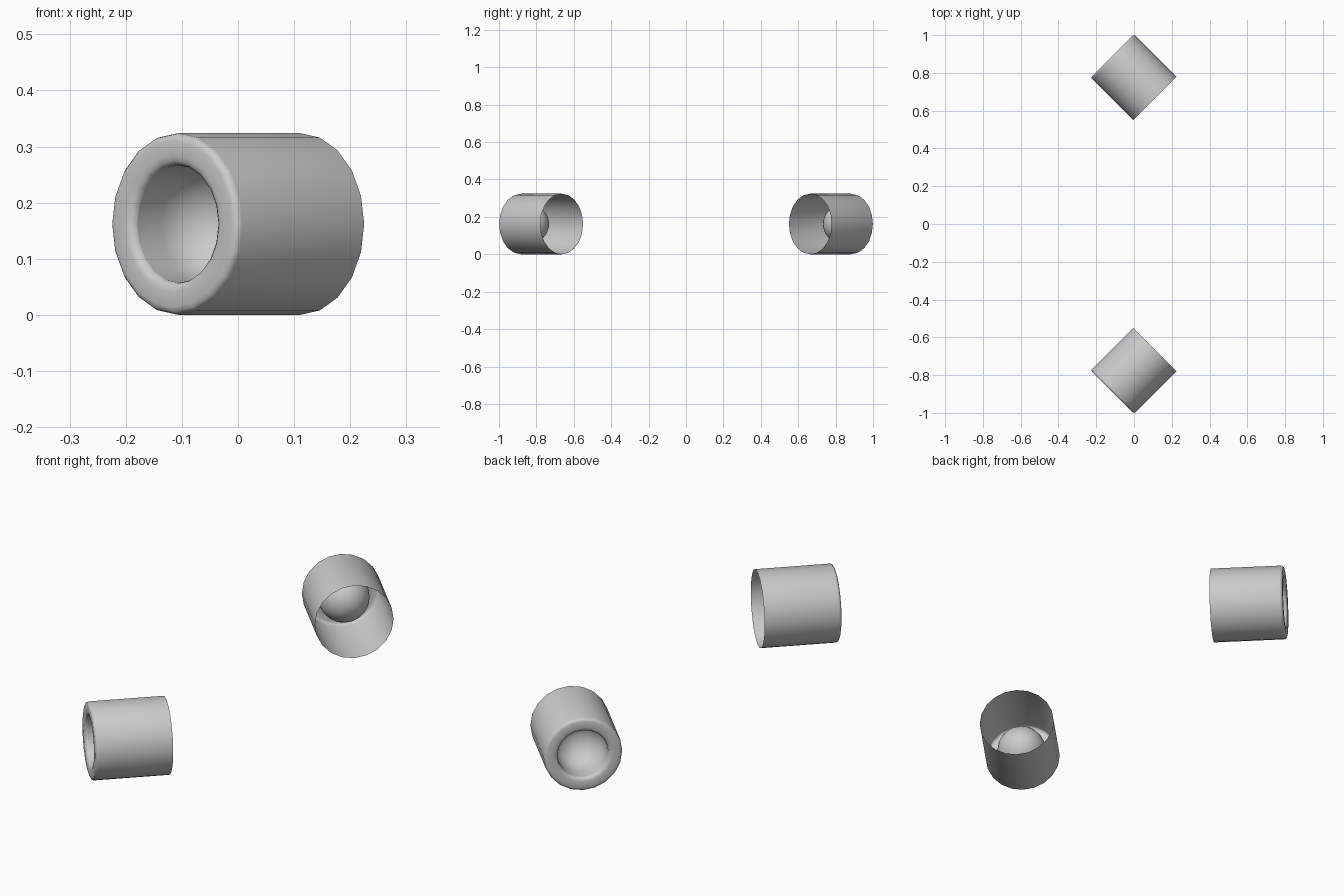
import bpy, bmesh, math
from mathutils import Vector

if "Cube" in bpy.data.objects:
    bpy.data.objects.remove(bpy.data.objects["Cube"])

SIDES = 20
UP = Vector((0, 0, 1))
CENTRE_Y, RADIUS = 0.775, 0.162


def lathe(name, profile, centre, axis, angle):
    """Revolve (radius, position along axis) points around a horizontal axis."""
    side = UP.cross(axis)
    bm = bmesh.new()
    rings = []
    for r, a in profile:
        base = centre + axis * a
        if r == 0:
            rings.append([bm.verts.new(base)] * SIDES)
            continue
        ring = []
        for i in range(SIDES):
            t = 2 * math.pi * i / SIDES
            ring.append(bm.verts.new(base + r * (math.cos(t) * side + math.sin(t) * UP)))
        rings.append(ring)
    for lo, hi in zip(rings, rings[1:]):
        for i in range(SIDES):
            j = (i + 1) % SIDES
            quad = [lo[i], lo[j], hi[j], hi[i]]
            bm.faces.new(list(dict.fromkeys(quad)))
    mesh = bpy.data.meshes.new(name)
    bm.to_mesh(mesh)
    bm.free()
    ob = bpy.data.objects.new(name, mesh)
    bpy.context.collection.objects.link(ob)
    bpy.ops.object.select_all(action='DESELECT')
    ob.select_set(True)
    bpy.context.view_layer.objects.active = ob
    bpy.ops.object.shade_smooth_by_angle(angle=math.radians(angle))
    return ob


# Housing: open tube with a rounded rim that curls into the mouth
housing = [(RADIUS, -0.156), (RADIUS, 0.150), (0.1605, 0.156), (0.156, 0.161),
           (0.149, 0.163), (0.122, 0.163), (0.113, 0.161), (0.107, 0.156),
           (0.105, 0.149)]

# Dish: short straight throat ending in a hemispherical bowl
DISH_R, DISH_A = 0.105, 0.088
dish = [(DISH_R, 0.149)]
for k in range(9):
    t = math.pi / 2 * k / 8
    dish.append((0 if k == 8 else DISH_R * math.cos(t), DISH_A - DISH_R * math.sin(t)))

# Mirrored pair, each turned 45 degrees outward
for label, s in (("front", -1), ("back", 1)):
    centre = Vector((0, s * CENTRE_Y, RADIUS))
    axis = Vector((-1, s, 0)).normalized()
    lathe(label + "_lamp_housing", housing, centre, axis, 50)
    lathe(label + "_lamp_dish", dish, centre, axis, 50)
